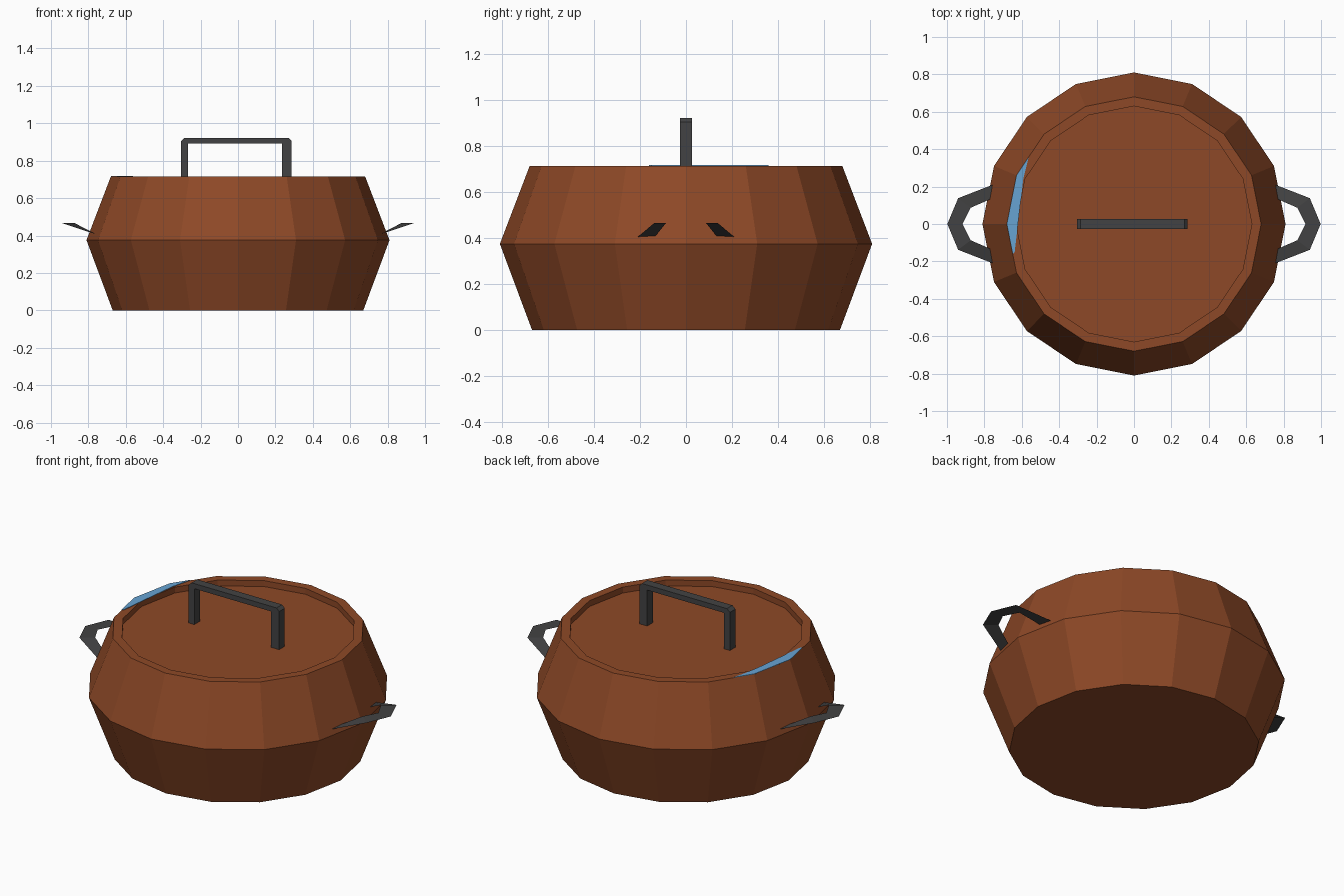
import bpy, math

if "Cube" in bpy.data.objects:
    bpy.data.objects.remove(bpy.data.objects["Cube"])


def material(name, rgb):
    m = bpy.data.materials.new(name)
    m.diffuse_color = (*rgb, 1)
    m.use_nodes = True
    m.node_tree.nodes["Principled BSDF"].inputs["Base Color"].default_value = m.diffuse_color
    return m


BROWN = material("brown clay", (0.27, 0.066, 0.020))
DARK = material("dark iron", (0.055, 0.055, 0.056))
BLUE = material("blue", (0.135, 0.37, 0.65))


def make(name, verts, faces, mat):
    me = bpy.data.meshes.new(name)
    me.from_pydata(verts, [], faces)
    me.materials.append(mat)
    me.update()
    ob = bpy.data.objects.new(name, me)
    bpy.context.collection.objects.link(ob)
    return ob


def lathe(name, profile, sides, mat):
    """Turn (radius, z) points round z, closing both ends with flat discs."""
    verts = [(r * math.cos(2 * math.pi * i / sides), r * math.sin(2 * math.pi * i / sides), z)
             for r, z in profile for i in range(sides)]
    faces = []
    for k in range(len(profile) - 1):
        for i in range(sides):
            j = (i + 1) % sides
            faces.append((k * sides + i, k * sides + j, (k + 1) * sides + j, (k + 1) * sides + i))
    faces.append(tuple(reversed(range(sides))))
    last = (len(profile) - 1) * sides
    faces.append(tuple(range(last, last + sides)))
    return make(name, verts, faces, mat)


def prism(name, pts, offset, mat):
    """Extrude a counter-clockwise-from-tip outline along the offset vector."""
    n = len(pts)
    top = [tuple(a + b for a, b in zip(p, offset)) for p in pts]
    faces = [tuple(reversed(range(n))), tuple(range(n, 2 * n))]
    faces += [(i, (i + 1) % n, n + (i + 1) % n, n + i) for i in range(n)]
    return make(name, list(pts) + top, faces, mat)


# Pot body with raised rim and recessed lid
RIM = 0.715
LID = 0.68
lathe("pot_body", [(0.67, 0), (0.81, 0.375), (0.68, RIM), (0.63, RIM), (0.63, LID)], 16, BROWN)

# Blue sliver lying on the left part of the rim
sliver = [(-0.562, 0.36), (-0.628, 0.26), (-0.68, 0.0), (-0.648, -0.16),
          (-0.638, -0.15), (-0.592, 0.24)]
prism("blue_rim_patch", [(x, y, RIM) for x, y in sliver], (0, 0, 0.003), BLUE)

# Square-section lid handle, an arch outline extruded along y
arch = [(-0.305, LID), (-0.267, LID), (-0.267, 0.892), (0.235, 0.892), (0.235, LID), (0.287, LID),
        (0.287, 0.905), (0.270, 0.922), (-0.285, 0.922), (-0.305, 0.905)]
prism("lid_handle", [(x, 0.026, z) for x, z in reversed(arch)][::-1], (0, -0.052, 0), DARK)

# Thin side handles: rising arms joined by a level outer band
outer = [(0.755, 0.21, 0.405), (0.94, 0.138, 0.466), (0.998, 0, 0.466)]
inner = [(0.77, 0.132, 0.410), (0.873, 0.087, 0.466), (0.917, 0, 0.466)]


def mirrored(path):
    return path + [(x, -y, z) for x, y, z in reversed(path[:-1])]


for side, s in (("right", 1), ("left", -1)):
    verts = [(s * x, y, z) for x, y, z in mirrored(outer) + mirrored(inner)]
    faces = [(i, i + 5, i + 6, i + 1) for i in range(4)]
    if s < 0:
        faces = [tuple(reversed(f)) for f in faces]
    make(side + "_side_handle", verts, faces, DARK)
